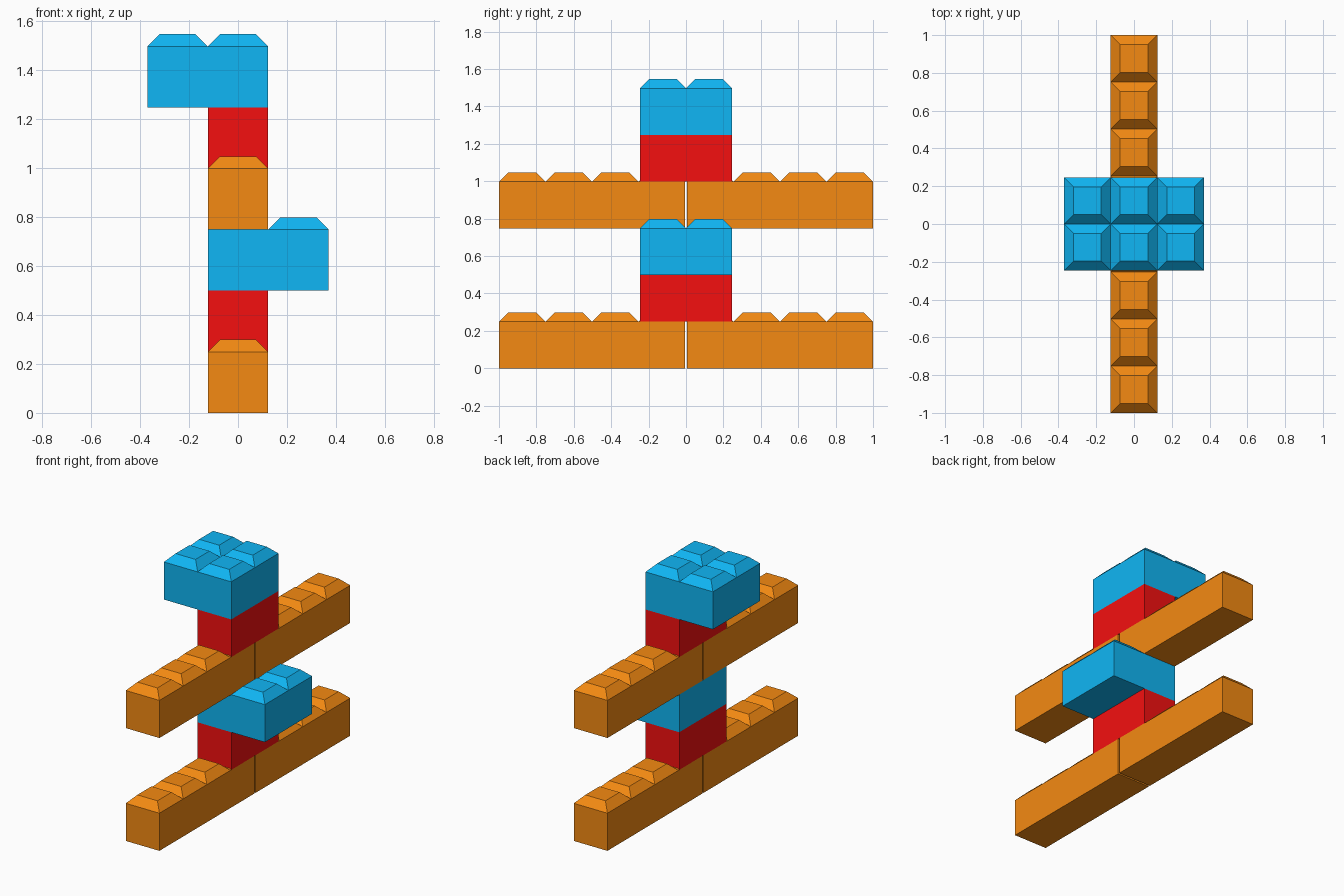
import bpy, bmesh
from mathutils import Matrix, Vector

if "Cube" in bpy.data.objects:
    bpy.data.objects.remove(bpy.data.objects["Cube"])

H = 0.2495      # block height
STUD = 0.05     # bevelled stud height and inset
W = 0.247       # width of one cell


def material(name, color):
    mat = bpy.data.materials.new(name)
    mat.diffuse_color = (*color, 1)
    mat.use_nodes = True
    mat.node_tree.nodes["Principled BSDF"].inputs["Base Color"].default_value = mat.diffuse_color
    return mat


ORANGE = material("orange", (0.91, 0.255, 0.006))
RED = material("red", (0.91, 0.005, 0.005))
BLUE = material("blue", (0.005, 0.468, 0.91))


def block(name, cells, size, center, z, mat):
    """Solid block whose top carries one bevelled stud per cell."""
    bm = bmesh.new()
    bmesh.ops.create_grid(bm, x_segments=cells[0], y_segments=cells[1], size=0.5)
    bmesh.ops.transform(bm, verts=bm.verts, matrix=Matrix.Diagonal((*size, 1, 1)))
    ext = bmesh.ops.extrude_face_region(bm, geom=bm.faces[:], use_keep_orig=True)
    top_verts = [g for g in ext["geom"] if isinstance(g, bmesh.types.BMVert)]
    bmesh.ops.translate(bm, verts=top_verts, vec=(0, 0, H))
    bmesh.ops.recalc_face_normals(bm, faces=bm.faces)
    top = [f for f in bm.faces if f.normal.z > 0.5]
    bmesh.ops.inset_individual(bm, faces=top, thickness=STUD, depth=STUD,
                               use_even_offset=True)
    # merge the coplanar side and bottom faces
    bmesh.ops.dissolve_limit(bm, angle_limit=0.01, verts=bm.verts, edges=bm.edges)
    mesh = bpy.data.meshes.new(name)
    bm.to_mesh(mesh)
    bm.free()
    mesh.materials.append(mat)
    obj = bpy.data.objects.new(name, mesh)
    obj.location = Vector((*center, z))
    bpy.context.collection.objects.link(obj)
    return obj


# Two identical tiers, the blue block overhanging opposite sides
for tier, side in (("lower", 1), ("upper", -1)):
    z = 0 if tier == "lower" else 3 * H
    # pair of long beams with a narrow gap between them
    for label, s in (("front", -1), ("back", 1)):
        block(f"{tier}_beam_{label}", (1, 4), (W, 0.994), (0, s * 0.503), z, ORANGE)
    # joining block and overhanging square block
    block(f"{tier}_joint", (1, 2), (W, 2 * W), (0, 0), z + H, RED)
    block(f"{tier}_overhang", (2, 2), (2 * W, 2 * W), (side * W / 2, 0), z + 2 * H, BLUE)
